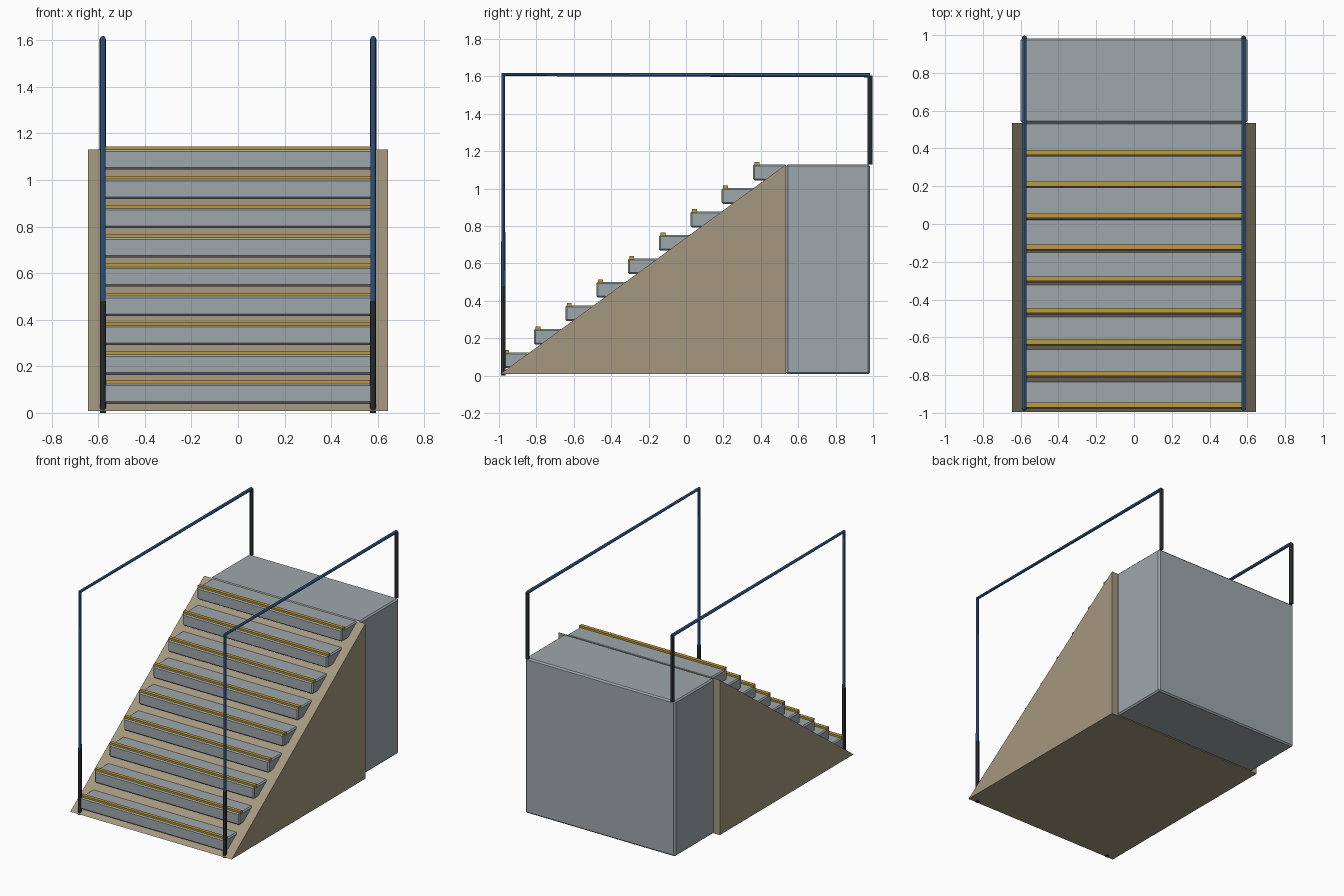
import bpy
import bmesh
from mathutils import Vector

cube = bpy.data.objects.get("Cube")
if cube:
    bpy.data.objects.remove(cube, do_unlink=True)


def make_material(name, colour):
    mat = bpy.data.materials.new(name)
    mat.use_nodes = True
    mat.diffuse_color = (*colour, 1)
    mat.node_tree.nodes["Principled BSDF"].inputs["Base Color"].default_value = (*colour, 1)
    return mat


GREY = make_material("concrete grey", (0.34, 0.39, 0.41))
TAN = make_material("tan", (0.37, 0.31, 0.21))
YELLOW = make_material("safety yellow", (0.52, 0.32, 0.04))
BLUE = make_material("rail blue", (0.04, 0.14, 0.35))
DARK = make_material("dark metal", (0.035, 0.04, 0.047))


def finish(name, bm, mat):
    bmesh.ops.recalc_face_normals(bm, faces=bm.faces)
    mesh = bpy.data.meshes.new(name)
    bm.to_mesh(mesh)
    bm.free()
    mesh.materials.append(mat)
    obj = bpy.data.objects.new(name, mesh)
    bpy.context.collection.objects.link(obj)
    return obj


def box(name, low, high, mat, bevel=0):
    low, high = Vector(low), Vector(high)
    bm = bmesh.new()
    bmesh.ops.create_cube(bm, size=1)
    for v in bm.verts:
        v.co = (low + high) / 2 + v.co * (high - low)
    if bevel:
        bmesh.ops.bevel(bm, geom=bm.edges[:], offset=bevel, segments=1, affect='EDGES')
    return finish(name, bm, mat)


def tube(name, points, radius, mat):
    curve = bpy.data.curves.new(name, 'CURVE')
    curve.dimensions = '3D'
    curve.bevel_depth = radius
    curve.bevel_resolution = 2
    curve.use_fill_caps = True
    spline = curve.splines.new('POLY')
    spline.points.add(len(points) - 1)
    for point, co in zip(spline.points, points):
        point.co = (*co, 1)
    curve.materials.append(mat)
    obj = bpy.data.objects.new(name, curve)
    bpy.context.collection.objects.link(obj)
    bpy.ops.object.select_all(action='DESELECT')
    obj.select_set(True)
    bpy.context.view_layer.objects.active = obj
    bpy.ops.object.convert(target='MESH')
    bpy.ops.object.shade_smooth_by_angle()


# Sloped solid base under the stairs
HALF, BACK, TOP = 0.645, 0.535, 1.13
bm = bmesh.new()
profile = [(-0.995, 0.008), (BACK, 0.008), (BACK, TOP)]
face = bm.faces.new([bm.verts.new((-HALF, y, z)) for y, z in profile])
side = bmesh.ops.extrude_face_region(bm, geom=[face])
bmesh.ops.translate(bm, vec=(2 * HALF, 0, 0),
                    verts=[v for v in side["geom"] if isinstance(v, bmesh.types.BMVert)])
finish("stair_base", bm, TAN)

# Landing block behind the stairs
box("landing", (-0.6, BACK, 0.008), (0.6, 0.983, TOP), GREY, 0.01)

# Treads with yellow nosing strips
WIDTH = 0.58
for i in range(9):
    y = -0.98 + 0.1673 * i
    z = 0.125 + 0.1256 * i
    box(f"tread_{i + 1}", (-WIDTH, y, z - 0.085), (WIDTH, y + 0.178, z), GREY, 0.008)
    box(f"nosing_{i + 1}", (-WIDTH, y + 0.008, z - 0.006), (WIDTH, y + 0.034, z + 0.013), YELLOW)

# Handrails with dark lower and rear posts
FRONT_Y, REAR_Y = -0.977, 0.984
for label, x in (("left", 0.58), ("right", -0.58)):
    tube(f"front_post_{label}", [(x, FRONT_Y, 0), (x, FRONT_Y, 0.48)], 0.013, DARK)
    tube(f"rear_post_{label}", [(x, REAR_Y, TOP), (x, REAR_Y, 1.605)], 0.014, DARK)
    tube(f"handrail_{label}",
         [(x, FRONT_Y, 0.47), (x, FRONT_Y, 1.61), (x, REAR_Y, 1.607)], 0.0115, BLUE)
